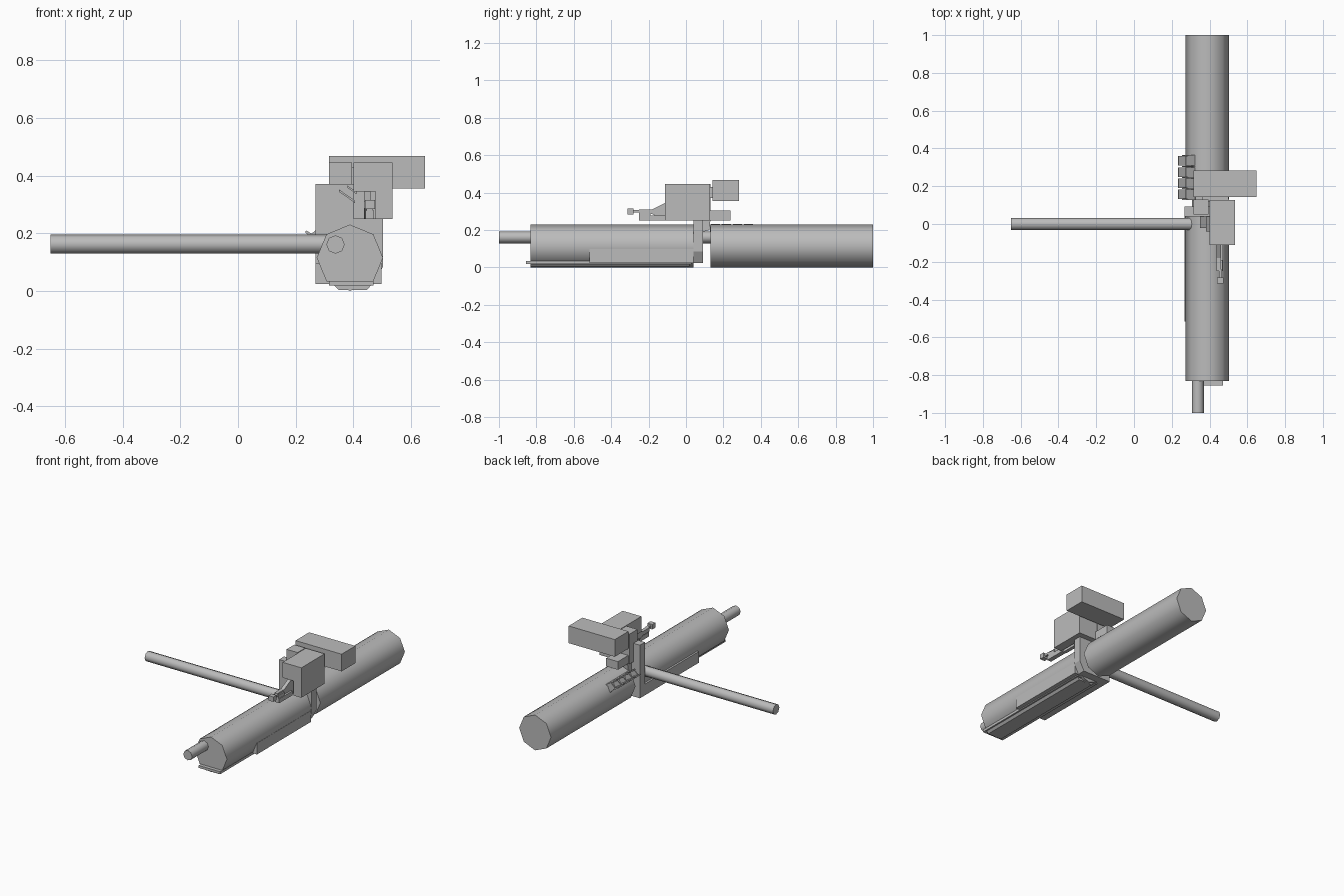
import bpy, bmesh, math
from mathutils import Vector, Matrix

if "Cube" in bpy.data.objects:
    bpy.data.objects.remove(bpy.data.objects["Cube"])

grey = bpy.data.materials.new("plain_grey")
grey.diffuse_color = (0.5, 0.5, 0.5, 1)
grey.use_nodes = True
grey.node_tree.nodes["Principled BSDF"].inputs["Base Color"].default_value = grey.diffuse_color


def finish(name, bm):
    bmesh.ops.recalc_face_normals(bm, faces=bm.faces[:])
    me = bpy.data.meshes.new(name)
    bm.to_mesh(me)
    bm.free()
    me.materials.append(grey)
    ob = bpy.data.objects.new(name, me)
    bpy.context.collection.objects.link(ob)
    return ob


def box(name, x, y, z):
    """Box from (min, max) ranges."""
    bm = bmesh.new()
    size = [r[1] - r[0] for r in (x, y, z)]
    mid = [(r[0] + r[1]) / 2 for r in (x, y, z)]
    bmesh.ops.create_cube(bm, size=1, matrix=Matrix.Translation(mid) @ Matrix.Diagonal((*size, 1)))
    return finish(name, bm)


def rod(name, a, b, r):
    """Smooth-sided octagonal rod along x or y, one corner pointing up."""
    a, b = Vector(a), Vector(b)
    d = (b - a).normalized()
    side = d.cross(Vector((0, 0, 1)))
    bm = bmesh.new()
    rings = [[bm.verts.new(p + side * r * math.sin(i * math.pi / 4)
                           + Vector((0, 0, r * math.cos(i * math.pi / 4))))
              for i in range(8)] for p in (a, b)]
    for i in range(8):
        j = (i + 1) % 8
        f = bm.faces.new((rings[0][i], rings[0][j], rings[1][j], rings[1][i]))
        f.smooth = True
    bm.faces.new(rings[0])
    bm.faces.new(rings[1])
    return finish(name, bm)


def extrude(name, pts, axis, lo, hi):
    """Extrude an outline along axis 0 (outline is y,z) or axis 1 (outline is x,z)."""
    bm = bmesh.new()
    rings = []
    for t in (lo, hi):
        rings.append([bm.verts.new((t, u, v) if axis == 0 else (u, t, v)) for u, v in pts])
    n = len(pts)
    for i in range(n):
        j = (i + 1) % n
        bm.faces.new((rings[0][i], rings[0][j], rings[1][j], rings[1][i]))
    bm.faces.new(rings[0])
    bm.faces.new(rings[1])
    return finish(name, bm)


# Two big drums, inner pipe and long side pole
rod("front_drum", (0.388, -0.832, 0.115), (0.388, 0.04, 0.115), 0.115)
rod("rear_drum", (0.388, 0.13, 0.115), (0.388, 1.0, 0.115), 0.115)
rod("inner_pipe", (0.338, -1.0, 0.161), (0.338, 0.2, 0.161), 0.032)
rod("side_pole", (-0.65, 0, 0.162), (0.31, 0, 0.162), 0.033)

# Cradle below the front drum
box("cradle", (0.268, 0.497), (-0.515, 0.04), (0.024, 0.097))
box("under_plate", (0.315, 0.47), (-0.855, 0.03), (0.018, 0.034))
extrude("under_rail", [(0.335, 0.018), (0.348, 0.004), (0.447, 0.004), (0.46, 0.018)], 1, -0.832, 0.02)

# Upright plate between the drums
extrude("upright_plate", [(0.268, 0.024), (0.47, 0.024), (0.503, 0.085), (0.503, 0.25),
                          (0.405, 0.25), (0.405, 0.37), (0.268, 0.37)], 1, 0.04, 0.092)
box("bracket", (0.315, 0.395), (0.05, 0.13), (0.25, 0.445))
extrude("bracket_brace", [(0.09, 0.25), (0.13, 0.25), (0.125, 0.2), (0.09, 0.19)], 0, 0.33, 0.40)

# Upper housing and its boxes
box("housing_top", (0.40, 0.535), (-0.112, 0.128), (0.345, 0.445))
box("housing_rear", (0.40, 0.535), (0.0, 0.128), (0.25, 0.345))
box("housing_front_leg", (0.477, 0.535), (-0.112, 0.0), (0.25, 0.345))
box("cross_box", (0.315, 0.648), (0.142, 0.283), (0.355, 0.467))
box("cross_box_neck", (0.36, 0.50), (0.12, 0.15), (0.37, 0.43))
box("rear_block", (0.325, 0.41), (0.12, 0.237), (0.25, 0.303))

# Lever at the front of the housing
extrude("lever_arm", [(0.0, 0.25), (0.0, 0.345), (-0.112, 0.345), (-0.18, 0.31), (-0.25, 0.31),
                      (-0.25, 0.285), (-0.18, 0.285), (-0.112, 0.25)], 0, 0.437, 0.46)
box("lever_foot", (0.442, 0.472), (-0.25, -0.112), (0.25, 0.278))
box("lever_post", (0.445, 0.468), (-0.25, -0.19), (0.27, 0.30))
box("lever_stem", (0.45, 0.465), (-0.285, -0.24), (0.294, 0.308))
box("lever_tip", (0.44, 0.475), (-0.314, -0.282), (0.284, 0.316))

# Small tilted fins beside the housing
for k, (x, z, length) in enumerate([(0.35, 0.352, 0.055), (0.38, 0.365, 0.03)]):
    extrude(f"housing_fin_{k + 1}", [(x, z), (x + length, z - length * 0.7),
            (x + length, z - length * 0.7 - 0.008), (x, z - 0.008)], 1, -0.02 - 0.02 * k, 0.04)

# Row of open cells on the left of the rear drum
for k in range(4):
    y = 0.132 + k * 0.059
    extrude(f"cell_fin_{k + 1}", [(0.236, 0.21), (0.305, 0.168), (0.30, 0.16), (0.233, 0.202)],
            1, y, y + 0.05)
    extrude(f"cell_top_fin_{k + 1}", [(0.275, 0.232), (0.33, 0.2), (0.326, 0.193), (0.272, 0.225)],
            1, y, y + 0.05)
for k in range(5):
    y = 0.128 + k * 0.058
    extrude(f"cell_wall_{k + 1}", [(0.255, 0.198), (0.285, 0.225), (0.33, 0.2), (0.29, 0.16)],
            1, y, y + 0.006)
